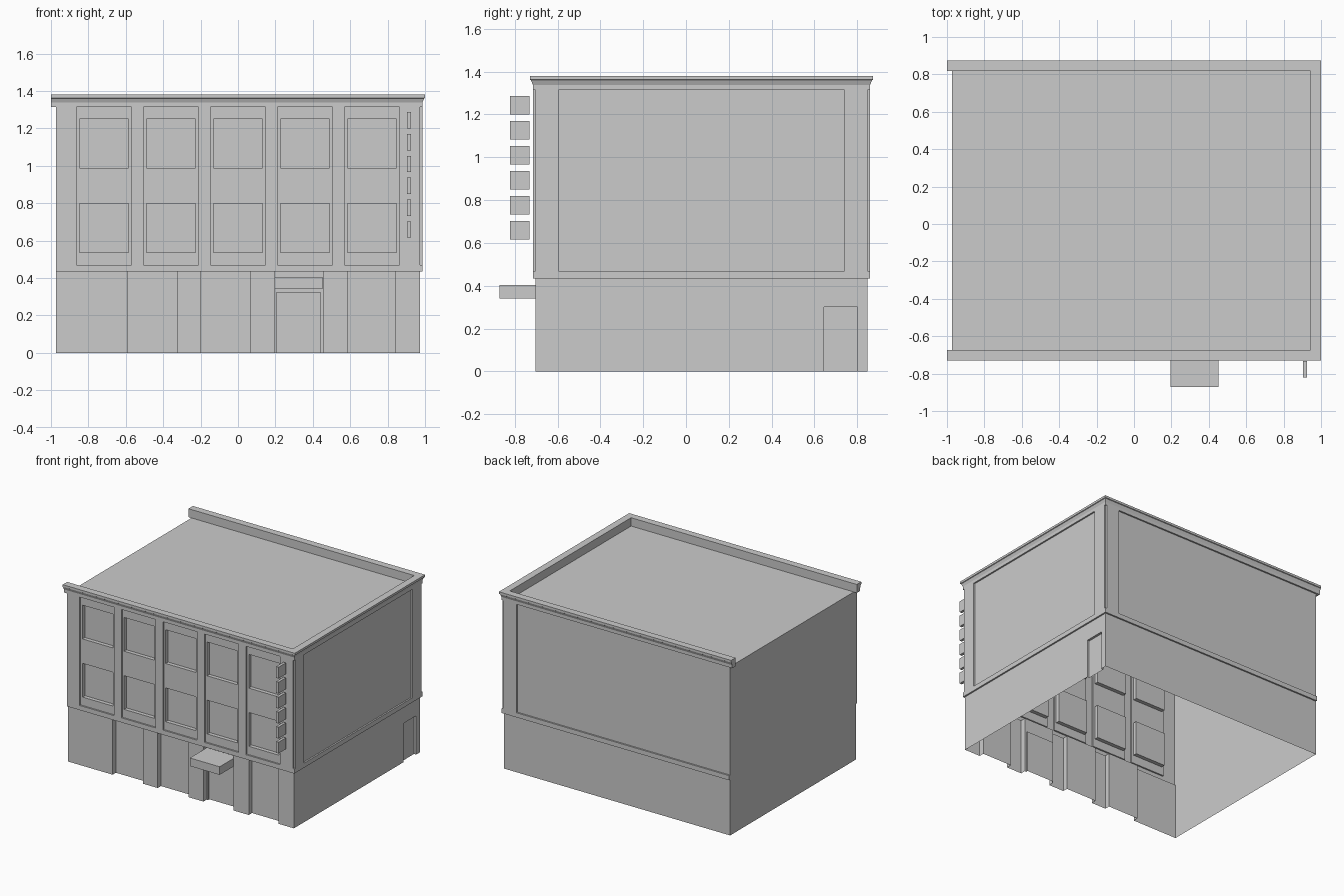
import bpy, bmesh, math
from mathutils import Vector

if "Cube" in bpy.data.objects:
    bpy.data.objects.remove(bpy.data.objects["Cube"])

X = 0.974                 # half width of the core
Y0, Y1 = -0.703, 0.848    # front and back of the core
FLOOR, BAND, H = 0.434, 0.47, 1.315
SKIN = 0.012              # thickness of the pilaster layer
Z = Vector((0, 0, 1))


def finish(name, bm):
    me = bpy.data.meshes.new(name)
    bm.to_mesh(me)
    bm.free()
    ob = bpy.data.objects.new(name, me)
    bpy.context.collection.objects.link(ob)
    return ob


def relief_wall(name, origin, u_dir, normal, base, rects):
    """Stepped wall sheet. base = (u0, u1); rects = (u0, u1, v0, v1, depth), later ones win."""
    rects = [(*base, 0, H, 0.0)] + rects
    us = sorted({u for r in rects for u in r[:2]})
    vs = sorted({v for r in rects for v in r[2:4]})
    origin, u_dir, normal = Vector(origin), Vector(u_dir), Vector(normal)

    def depth(i, j):
        if not (0 <= i < len(us) - 1 and 0 <= j < len(vs) - 1):
            return None
        u, v = (us[i] + us[i + 1]) / 2, (vs[j] + vs[j + 1]) / 2
        hit = None
        for a, b, c, d, val in rects:
            if a < u < b and c < v < d:
                hit = val
        return hit

    bm = bmesh.new()

    def quad(*pts):
        bm.faces.new([bm.verts.new(origin + u_dir * u + Z * v + normal * d) for u, v, d in pts])

    for i in range(len(us)):
        for j in range(len(vs)):
            d = depth(i, j)
            left, below = depth(i - 1, j), depth(i, j - 1)
            if d is not None:
                a, b, c, e = us[i], us[i + 1], vs[j], vs[j + 1]
                quad((a, c, d), (b, c, d), (b, e, d), (a, e, d))
            if (d or 0) != (left or 0):
                a, c, e = us[i], vs[j], vs[j + 1]
                quad((a, c, left or 0), (a, c, d or 0), (a, e, d or 0), (a, e, left or 0))
            if j > 0 and (d or 0) != (below or 0):
                a, b, c = us[i], us[i + 1], vs[j]
                quad((a, c, below or 0), (b, c, below or 0), (b, c, d or 0), (a, c, d or 0))
    bmesh.ops.remove_doubles(bm, verts=bm.verts, dist=1e-5)
    bmesh.ops.recalc_face_normals(bm, faces=bm.faces)
    bmesh.ops.dissolve_limit(bm, angle_limit=math.radians(1), verts=bm.verts, edges=bm.edges)
    if sum(f.calc_area() * f.normal.dot(normal) for f in bm.faces) < 0:
        bmesh.ops.reverse_faces(bm, faces=bm.faces)
    return finish(name, bm)


def box(name, lo, hi):
    lo, hi = Vector(lo), Vector(hi)
    bm = bmesh.new()
    bmesh.ops.create_cube(bm, size=1)
    for v in bm.verts:
        v.co = (lo + hi) / 2 + v.co * (hi - lo)
    return finish(name, bm)


# Front wall: pilaster layer, five bays with two windows each, four shop recesses
front = [(-X, X, FLOOR, H, SKIN)]
for i in range(5):
    p, w = -0.863 + 0.358 * i, -0.847 + 0.358 * i
    front.append((p, p + 0.294, BAND, H, 0.0))
    for v in (0.535, 0.988):
        front.append((w, w + 0.262, v, v + 0.263, -0.03))
for a, b in ((-0.588, -0.325), (-0.2, 0.065), (0.195, 0.455), (0.585, 0.84)):
    front.append((a, b, 0, FLOOR, -0.04))
front.append((0.205, 0.442, 0, 0.322, -0.055))
relief_wall("front_wall", (0, Y0, 0), (1, 0, 0), (0, -1, 0), (-X, X), front)

# Right wall: band wraps both corners, one large panel, side door
relief_wall("right_wall", (X, 0, 0), (0, 1, 0), (1, 0, 0), (Y0, Y1), [
    (Y0, Y1, FLOOR, H, SKIN),
    (Y0 - SKIN, Y1 + SKIN, FLOOR, BAND, SKIN),
    (-0.595, 0.74, BAND, H, 0.0),
    (0.645, 0.8, 0, 0.302, -0.018)])

# Back wall: panel runs out to the party wall
relief_wall("back_wall", (0, Y1, 0), (1, 0, 0), (0, 1, 0), (-X, X), [
    (-X, X, FLOOR, H, SKIN),
    (-X, 0.86, BAND, H, 0.0)])

# Plain party wall on the left, and the flat roof
bm = bmesh.new()
a, b, c, d, e, f = [bm.verts.new(p) for p in (
    (-X, Y0, 0), (-X, Y1, 0), (-X, Y1, H), (-X, Y0, H), (X, Y0, H), (X, Y1, H))]
bm.faces.new((a, d, c, b))
bm.faces.new((d, e, f, c))
finish("party_wall_and_roof", bm)

# Cornice: profile (outward offset, z) swept around front, right and back
profile = [(-0.029, H - 0.001), (SKIN, H - 0.001), (SKIN, 1.338), (0.021, 1.36),
           (0.026, 1.363), (0.026, 1.38), (-0.029, 1.38)]
bm = bmesh.new()
rings = [[bm.verts.new(p) for p in (
    (-1, Y0 - o, z), (X + o, Y0 - o, z), (X + o, Y1 + o, z), (-1, Y1 + o, z))]
    for o, z in profile]
for r, s in zip(rings, rings[1:] + rings[:1]):
    for k in range(3):
        bm.faces.new((r[k], r[k + 1], s[k + 1], s[k]))
for k in (0, 3):
    bm.faces.new([r[k] for r in rings])
bmesh.ops.recalc_face_normals(bm, faces=bm.faces)
finish("cornice", bm)

# Entrance canopy
box("entrance_canopy", (0.195, -0.871, 0.341), (0.452, Y0 + 0.04, 0.404))

# Column of projecting sign plates
for i in range(6):
    z = 0.615 + 0.1168 * i
    box(f"sign_plate_{i + 1}", (0.904, -0.822, z), (0.925, -0.732, z + 0.088))
